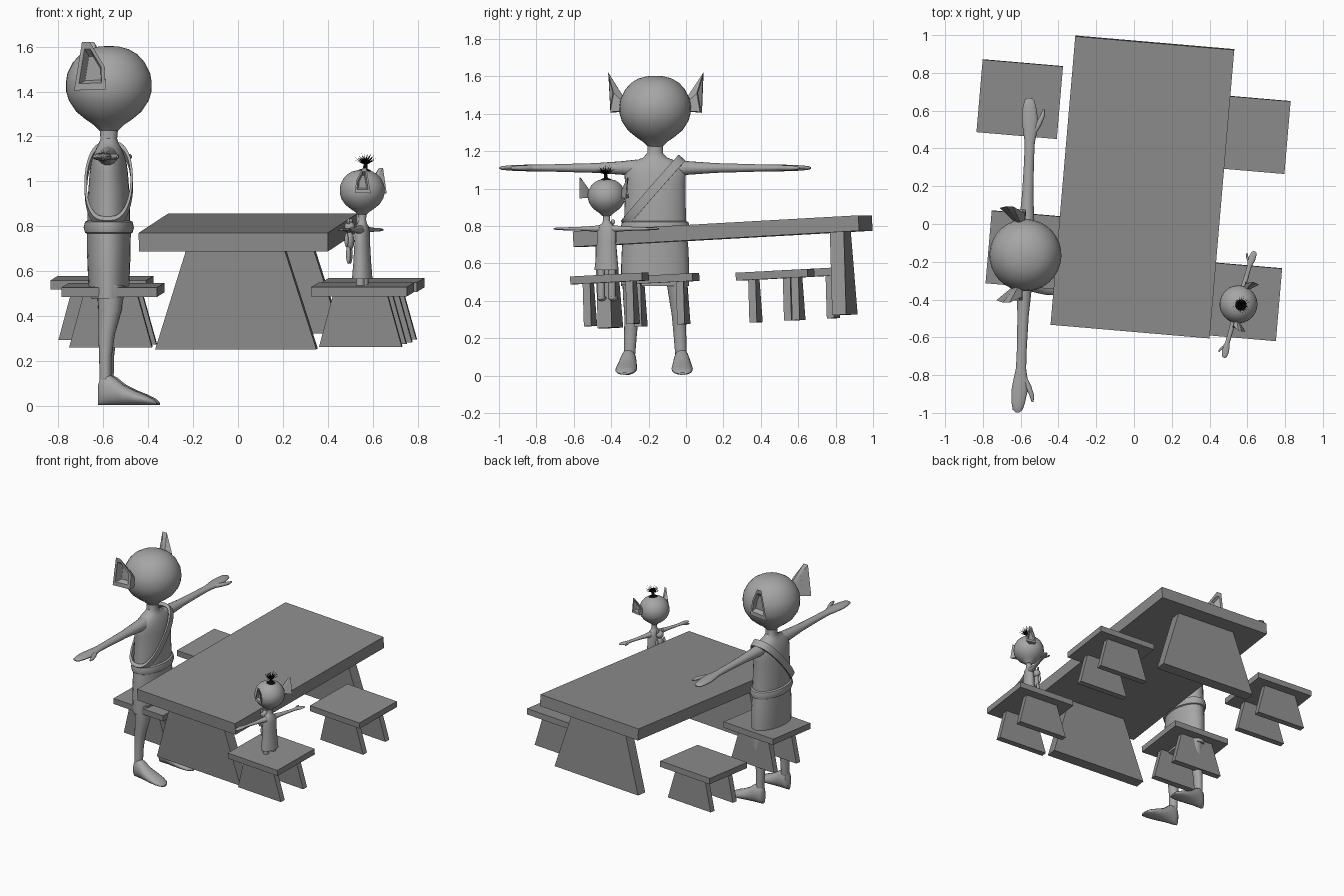
import bpy, bmesh, math, random
from mathutils import Matrix, Vector

if "Cube" in bpy.data.objects:
    bpy.data.objects.remove(bpy.data.objects["Cube"])

random.seed(3)


def material(name, v):
    m = bpy.data.materials.new(name)
    m.diffuse_color = (v, v, v, 1)
    m.use_nodes = True
    m.node_tree.nodes["Principled BSDF"].inputs["Base Color"].default_value = m.diffuse_color
    return m


SKIN = material("light grey", 0.38)
WOOD = material("mid grey", 0.27)
BLACK = material("black", 0.004)
smooth = []


def frame(x, y, z, yaw, tilt=0):
    return (Matrix.Translation((x, y, z)) @ Matrix.Rotation(math.radians(yaw), 4, 'Z')
            @ Matrix.Rotation(math.radians(tilt), 4, 'X'))


def build(name, verts, faces, mat, M, soft=True):
    bm = bmesh.new()
    vs = [bm.verts.new(v) for v in verts]
    for f in faces:
        bm.faces.new([vs[i] for i in f])
    bmesh.ops.recalc_face_normals(bm, faces=bm.faces)
    me = bpy.data.meshes.new(name)
    bm.to_mesh(me)
    bm.free()
    me.materials.append(mat)
    ob = bpy.data.objects.new(name, me)
    ob.matrix_world = M
    bpy.context.collection.objects.link(ob)
    if soft:
        smooth.append(ob)
    return ob


def loft(name, rings, axis, mat, M, seg=24):
    """Skin elliptical rings (centre x, y, z, radius a, radius b) lying across an axis."""
    verts, faces = [], []
    for x, y, z, a, b in rings:
        for i in range(seg):
            c, s = a * math.cos(i * math.tau / seg), b * math.sin(i * math.tau / seg)
            off = {'z': (c, s, 0), 'y': (c, 0, s), 'x': (0, c, s)}[axis]
            verts.append((x + off[0], y + off[1], z + off[2]))
    for k in range(len(rings) - 1):
        for i in range(seg):
            j = (i + 1) % seg
            faces.append((k * seg + i, k * seg + j, (k + 1) * seg + j, (k + 1) * seg + i))
    faces.append(tuple(range(seg)))
    faces.append(tuple(range((len(rings) - 1) * seg, len(rings) * seg)))
    return build(name, verts, faces, mat, M)


def ellipsoid(name, c, r, mat, M):
    n = 10
    rings = []
    for k in range(n + 1):
        t = -math.pi / 2 + math.pi * k / n
        w = max(math.cos(t), 0.02)
        rings.append((c[0], c[1], c[2] + r[2] * math.sin(t), r[0] * w, r[1] * w))
    return loft(name, rings, 'z', mat, M, 16)


def slab(name, bottom, top, depth, yc, z0, z1, M):
    """Board with a trapezoid front."""
    verts = [(sx * w / 2, yc + sy * depth / 2, z) for z, w in ((z0, bottom), (z1, top))
             for sx, sy in ((-1, -1), (1, -1), (1, 1), (-1, 1))]
    faces = [(0, 1, 2, 3), (4, 5, 6, 7)] + [(i, (i + 1) % 4, (i + 1) % 4 + 4, i + 4) for i in range(4)]
    return build(name, verts, faces, WOOD, M, False)


# table, slightly turned and tilted
T = frame(0.047, 0.223, 0.29, -4.9, 3.2)
slab("table_top", 0.845, 0.845, 1.535, 0, 0.442, 0.525, T)
for y in (-0.63, 0.63):
    slab("table_leg", 0.72, 0.44, 0.075, y, 0, 0.442, T)

# four stools, placed by the centre of the seat top
for x, y, z in ((0.555, -0.41, 0.54), (-0.557, -0.14, 0.538), (0.60, 0.475, 0.56), (-0.605, 0.66, 0.57)):
    S = frame(x, y, z, -4.9, 3)
    slab("stool_seat", 0.427, 0.427, 0.386, 0, -0.042, 0, S)
    for ly in (-0.115, 0.115):
        slab("stool_leg", 0.37, 0.245, 0.04, ly, -0.27, -0.042, S)


def head(zc, s, M):
    profile = [(-0.195, 0.04), (-0.17, 0.065), (-0.145, 0.102), (-0.11, 0.145), (-0.06, 0.178),
               (-0.02, 0.19), (0.02, 0.191), (0.06, 0.185), (0.11, 0.16), (0.145, 0.128),
               (0.168, 0.09), (0.18, 0.045), (0.183, 0.004)]
    loft("head", [(0, 0, zc + z * s, r * s, r * s) for z, r in profile], 'z', SKIN, M, 32)
    # cupped pointed ears: outer rim, inner rim, hollow, root on the head
    rim = [Vector(p) for p in ((-0.11, 0.255, 0.20), (-0.075, 0.255, 0.20), (-0.01, 0.222, 0.09),
                               (-0.005, 0.24, -0.01), (-0.145, 0.245, -0.015))]
    mid = sum(rim, Vector()) / 5
    inner = [mid + (p - mid) * 0.72 for p in rim]
    hollow = [mid + (p - mid) * 0.5 + Vector((0.01, -0.035, -0.01)) for p in rim]
    root = [Vector((-0.03, 0.165, 0.03)) + (p - mid) * 0.35 for p in rim]
    for side in (-1, 1):
        verts = [(p.x * s, p.y * s * side, zc + p.z * s) for p in root + rim + inner + hollow]
        faces = [(k * 5 + i, k * 5 + (i + 1) % 5, k * 5 + 5 + (i + 1) % 5, k * 5 + 5 + i)
                 for k in range(3) for i in range(5)]
        faces += [tuple(range(5)), tuple(range(15, 20))]
        build("ear", verts, faces, SKIN, M)


def arms(z, ls, rs, M):
    """Outstretched arms with flat hands; ls scales length, rs scales thickness."""
    arm = [(0.10, 0, 0.045, 0.045), (0.18, 0, 0.04, 0.036), (0.32, 0, 0.03, 0.026), (0.50, 0, 0.026, 0.021),
           (0.60, 0, 0.027, 0.018), (0.66, 0, 0.038, 0.018), (0.72, -0.004, 0.043, 0.017),
           (0.78, -0.008, 0.036, 0.014), (0.82, -0.01, 0.026, 0.01), (0.833, -0.01, 0.01, 0.004)]
    thumb = [(0.64, 0.015, 0.014, 0.012), (0.69, 0.04, 0.017, 0.013), (0.74, 0.062, 0.013, 0.012),
             (0.775, 0.068, 0.005, 0.005)]
    for side in (-1, 1):
        for name, path in (("arm", arm), ("thumb", thumb)):
            loft(name, [(x * rs, y * ls * side, z, a * rs, b * rs) for y, x, a, b in path],
                 'y', SKIN, M, 16)


# tall figure, facing the table
A = frame(-0.575, -0.165, 0, -2.2)
head(1.42, 1, A)
arms(1.11, 1, 1, A)
loft("torso", [(0, 0, z, a, b) for z, a, b in (
    (0.78, 0.095, 0.168), (0.86, 0.095, 0.165), (0.95, 0.092, 0.162), (1.04, 0.085, 0.162),
    (1.09, 0.078, 0.165), (1.125, 0.066, 0.15), (1.15, 0.055, 0.105), (1.165, 0.046, 0.065),
    (1.19, 0.037, 0.042), (1.24, 0.042, 0.042))], 'z', SKIN, A, 32)
loft("belt", [(0, 0, z, a, a + 0.072) for z, a in (
    (0.765, 0.092), (0.772, 0.106), (0.795, 0.112), (0.82, 0.106), (0.828, 0.09))], 'z', SKIN, A, 32)
loft("skirt", [(0, 0, z, a, b) for z, a, b in (
    (0.48, 0.088, 0.182), (0.58, 0.093, 0.182), (0.68, 0.097, 0.178), (0.78, 0.098, 0.168))], 'z', SKIN, A, 32)

# sash over one shoulder: a flat band swept round a tilted loop
n = 40
top, low = Vector((0, 0.145, 1.165)), Vector((0, -0.165, 0.81))
centre, axis = (top + low) / 2, (top - low) / 2
normal = Vector((0, axis.z, -axis.y)).normalized() * 0.024
verts, faces = [], []
for i in range(n):
    t = i * math.tau / n
    c, s = math.cos(t), math.sin(t)
    for k, w in ((1, -1), (1, 1), (0.9, 1), (0.9, -1)):
        p = centre + axis * c * k + Vector((0.108 * math.copysign(abs(s) ** 0.7, s) * k, 0, 0)) + normal * w
        verts.append(p)
    for q in range(4):
        j = (i + 1) % n
        faces.append((i * 4 + q, i * 4 + (q + 1) % 4, j * 4 + (q + 1) % 4, j * 4 + q))
build("sash", verts, faces, SKIN, A)

# legs and long feet
for side in (-1, 1):
    loft("leg", [(x, y * side, z, a, b) for x, y, z, a, b in (
        (0.012, 0.115, 0.54, 0.062, 0.06), (0.01, 0.122, 0.43, 0.052, 0.05), (-0.005, 0.127, 0.32, 0.037, 0.038),
        (-0.01, 0.132, 0.22, 0.028, 0.034), (-0.01, 0.138, 0.10, 0.026, 0.03))], 'z', SKIN, A, 20)
    loft("foot", [(x, (0.142 + 0.06 * x) * side, c, a, c - 0.004) for x, c, a in (
        (-0.042, 0.05, 0.018), (-0.03, 0.066, 0.034), (0.0, 0.074, 0.042), (0.03, 0.066, 0.046),
        (0.07, 0.05, 0.052), (0.12, 0.037, 0.057), (0.17, 0.027, 0.054), (0.205, 0.018, 0.042),
        (0.222, 0.01, 0.018))], 'x', SKIN, A, 20)

# small figure on the front stool, facing the table
B = frame(0.553, -0.425, 0, 164)
head(0.955, 0.525, B)
arms(0.785, 0.352, 0.45, B)
loft("tunic", [(0, 0, z, a, b) for z, a, b in (
    (0.565, 0.044, 0.066), (0.64, 0.038, 0.058), (0.71, 0.034, 0.053), (0.77, 0.032, 0.053),
    (0.80, 0.027, 0.042), (0.815, 0.02, 0.025), (0.83, 0.017, 0.018), (0.865, 0.02, 0.02))], 'z', SKIN, B)
for side in (-1, 1):
    loft("small_leg", [(0, 0.03 * side, z, 0.019, 0.02) for z in (0.41, 0.60)], 'z', SKIN, B, 14)
    ellipsoid("small_foot", (0.02, 0.032 * side, 0.415), (0.042, 0.023, 0.018), SKIN, B)

# doll held against the chest
ellipsoid("doll_head", (0.058, 0, 0.795), (0.024, 0.027, 0.026), SKIN, B)
ellipsoid("doll_body", (0.058, 0, 0.735), (0.02, 0.026, 0.042), SKIN, B)
for side in (-1, 1):
    ellipsoid("doll_ear", (0.058, 0.02 * side, 0.822), (0.007, 0.011, 0.013), SKIN, B)
    ellipsoid("doll_arm", (0.064, 0.031 * side, 0.74), (0.009, 0.01, 0.032), SKIN, B)
    ellipsoid("doll_leg", (0.06, 0.014 * side, 0.675), (0.011, 0.011, 0.042), SKIN, B)

# topknot: scalp patch, stalk and a spray of spikes
ellipsoid("hair_patch", (-0.01, 0, 1.037), (0.036, 0.036, 0.02), BLACK, B)
loft("hair_stalk", [(-0.012, 0, 1.045, 0.012, 0.012), (-0.016, 0, 1.085, 0.007, 0.007)], 'z', BLACK, B, 10)
verts, faces = [], []
base = Vector((-0.016, 0, 1.075))
for i in range(44):
    a = i * 2.39996
    lean = 0.15 + 1.05 * math.sqrt(i / 44)
    d = Vector((math.sin(lean) * math.cos(a), math.sin(lean) * math.sin(a), math.cos(lean)))
    u = d.orthogonal().normalized() * 0.0032
    v = d.cross(u)
    k = len(verts)
    verts += [base + u, base + v, base - u, base - v, base + d * random.uniform(0.045, 0.062)]
    faces += [(k, k + 1, k + 4), (k + 1, k + 2, k + 4), (k + 2, k + 3, k + 4), (k + 3, k, k + 4)]
build("hair_spray", verts, faces, BLACK, B, False)

# smooth shading on the figures
bpy.ops.object.select_all(action='DESELECT')
for ob in smooth:
    ob.select_set(True)
bpy.context.view_layer.objects.active = smooth[0]
bpy.ops.object.shade_smooth_by_angle(angle=math.radians(40))
